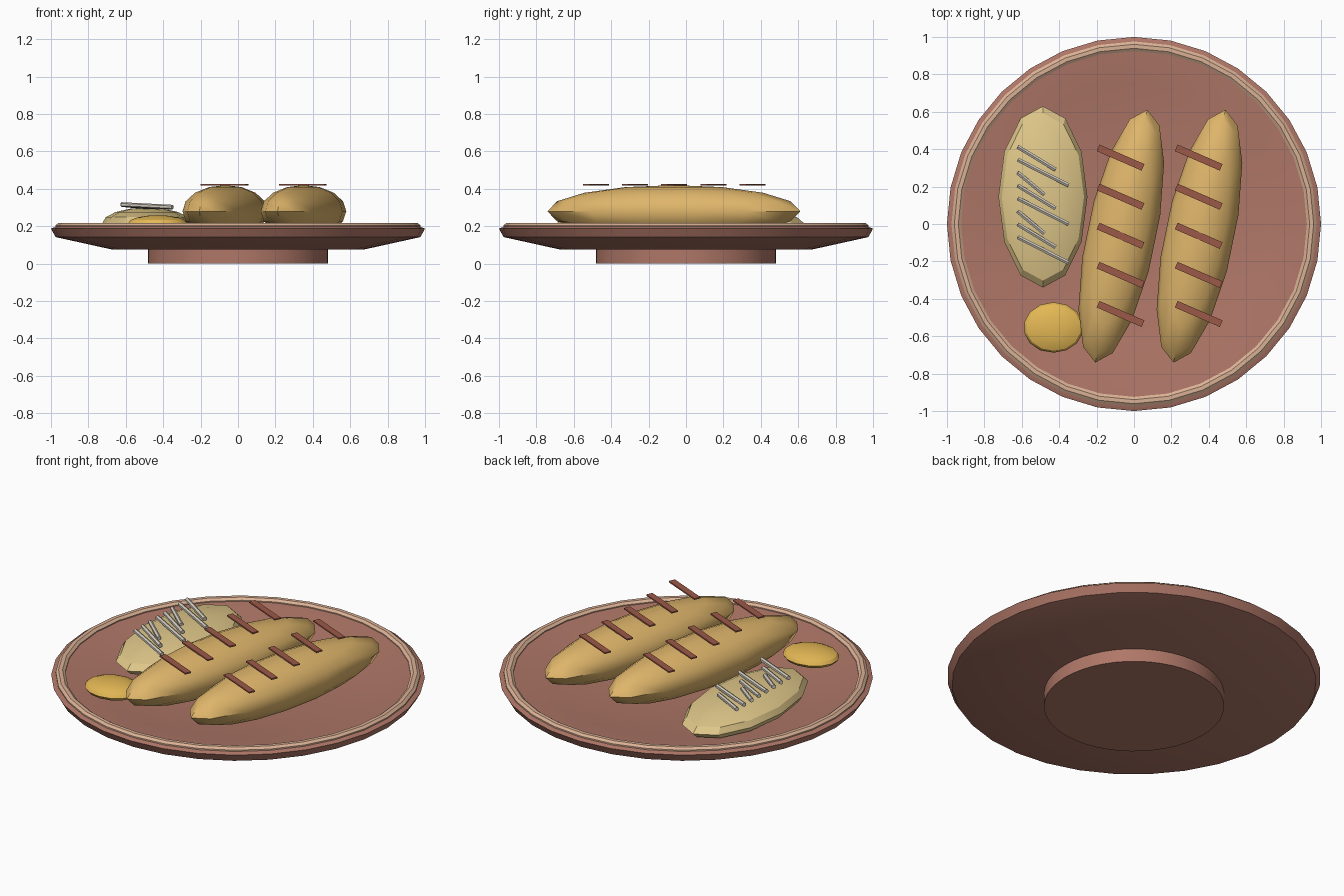
import bpy, bmesh, math
from mathutils import Vector, Matrix

if "Cube" in bpy.data.objects:
    bpy.data.objects.remove(bpy.data.objects["Cube"])


def material(name, rgb):
    m = bpy.data.materials.new(name)
    m.diffuse_color = (*rgb, 1)
    m.use_nodes = True
    m.node_tree.nodes["Principled BSDF"].inputs["Base Color"].default_value = m.diffuse_color
    return m


CLAY = material("clay", (0.43, 0.185, 0.137))
RIM = material("pale_clay", (0.70, 0.44, 0.30))
CRUST = material("golden_brown", (0.73, 0.46, 0.145))
MASH = material("cream", (0.75, 0.58, 0.255))
MUSTARD = material("mustard_yellow", (0.78, 0.48, 0.09))
CHAR = material("grill_brown", (0.33, 0.10, 0.065))
STRIP = material("pale_grey", (0.64, 0.59, 0.51))


def finish(name, bm, mat, angle=30):
    bmesh.ops.recalc_face_normals(bm, faces=bm.faces)
    me = bpy.data.meshes.new(name)
    bm.to_mesh(me)
    bm.free()
    me.materials.append(mat)
    ob = bpy.data.objects.new(name, me)
    bpy.context.collection.objects.link(ob)
    bpy.ops.object.select_all(action='DESELECT')
    ob.select_set(True)
    bpy.context.view_layer.objects.active = ob
    if angle:
        bpy.ops.object.shade_smooth_by_angle(angle=math.radians(angle))
    return ob


def lathe(name, profile, mat, steps=32, angle=30):
    """Spin (radius, z) points around the z axis."""
    bm = bmesh.new()
    vs = [bm.verts.new((r, 0, z)) for r, z in profile]
    for p in zip(vs, vs[1:]):
        bm.edges.new(p)
    bmesh.ops.spin(bm, geom=vs + bm.edges[:], cent=(0, 0, 0), axis=(0, 0, 1),
                   angle=2 * math.pi, steps=steps, use_duplicate=False)
    bmesh.ops.remove_doubles(bm, verts=bm.verts, dist=1e-4)
    return finish(name, bm, mat, angle)


def ellipsoid(name, centre, radii, mat, turn=0, segments=12, rings=8, angle=26):
    bm = bmesh.new()
    bmesh.ops.create_uvsphere(bm, u_segments=segments, v_segments=rings, radius=1)
    bmesh.ops.transform(bm, verts=bm.verts, matrix=Matrix.Translation(centre)
                        @ Matrix.Rotation(math.radians(turn), 4, 'Z')
                        @ Matrix.Diagonal((*radii, 1)))
    return finish(name, bm, mat, angle)


def bar(name, centre, size, turn, mat):
    bm = bmesh.new()
    bmesh.ops.create_cube(bm, size=1)
    bmesh.ops.transform(bm, verts=bm.verts, matrix=Matrix.Translation(centre)
                        @ Matrix.Rotation(math.radians(turn), 4, 'Z')
                        @ Matrix.Diagonal((*size, 1)))
    return finish(name, bm, mat, 0)


def rod(name, a, b, radius, mat):
    a, b = Vector(a), Vector(b)
    bm = bmesh.new()
    bmesh.ops.create_cone(bm, cap_ends=True, segments=6, radius1=radius,
                          radius2=radius, depth=(b - a).length)
    turn = (b - a).to_track_quat('Z', 'Y').to_matrix().to_4x4()
    bmesh.ops.transform(bm, verts=bm.verts, matrix=Matrix.Translation((a + b) / 2) @ turn)
    return finish(name, bm, mat, 0)


# Plate with dished top, and its round foot
dish = [(r, 0.125 + 0.075 * (r / 0.93) ** 2) for r in (0.93, 0.75, 0.55, 0.3, 0)]
lathe("plate", [(0, 0.077), (0.68, 0.077), (0.975, 0.142), (1.0, 0.187), (0.965, 0.202)] + dish,
      CLAY)
lathe("plate_foot", [(0, 0), (0.482, 0), (0.482, 0.08), (0, 0.08)], CLAY, 48)

# Pale flattened ring around the rim
ring = [(0.95 + 0.028 * math.cos(i * math.pi / 4 + math.pi / 8),
         0.197 + 0.021 * math.sin(i * math.pi / 4 + math.pi / 8)) for i in range(9)]
lathe("rim_ring", ring, RIM, 32)

# Two sausages, each with five grill marks
for i, x in enumerate((-0.068, 0.35)):
    ellipsoid(f"sausage_{i + 1}", (x, -0.065, 0.28), (0.186, 0.69, 0.14), CRUST,
              turn=-11.6, segments=14, angle=32)
    for j in range(5):
        bar(f"grill_mark_{i + 1}_{j + 1}", (x - 0.004, 0.355 - 0.209 * j, 0.422),
            (0.262, 0.038, 0.008), -23.5, CHAR)

# Mash mound and mustard dollop
ellipsoid("mash_mound", (-0.487, 0.145, 0.217), (0.238, 0.485, 0.083), MASH)
ellipsoid("mustard_dollop", (-0.43, -0.553, 0.217), (0.16, 0.135, 0.042), MUSTARD, segments=14)

# Onion strips scattered on the mash in three repeating lengths
ends = [(-0.42, -0.122), (-0.35, -0.137), (-0.48, -0.118)]
for i in range(8):
    x, dy = ends[i % 3]
    y = 0.413 - 0.069 * i
    rod(f"onion_strip_{i + 1}", (-0.622, y, 0.316), (x, y + dy, 0.302), 0.0125, STRIP)
